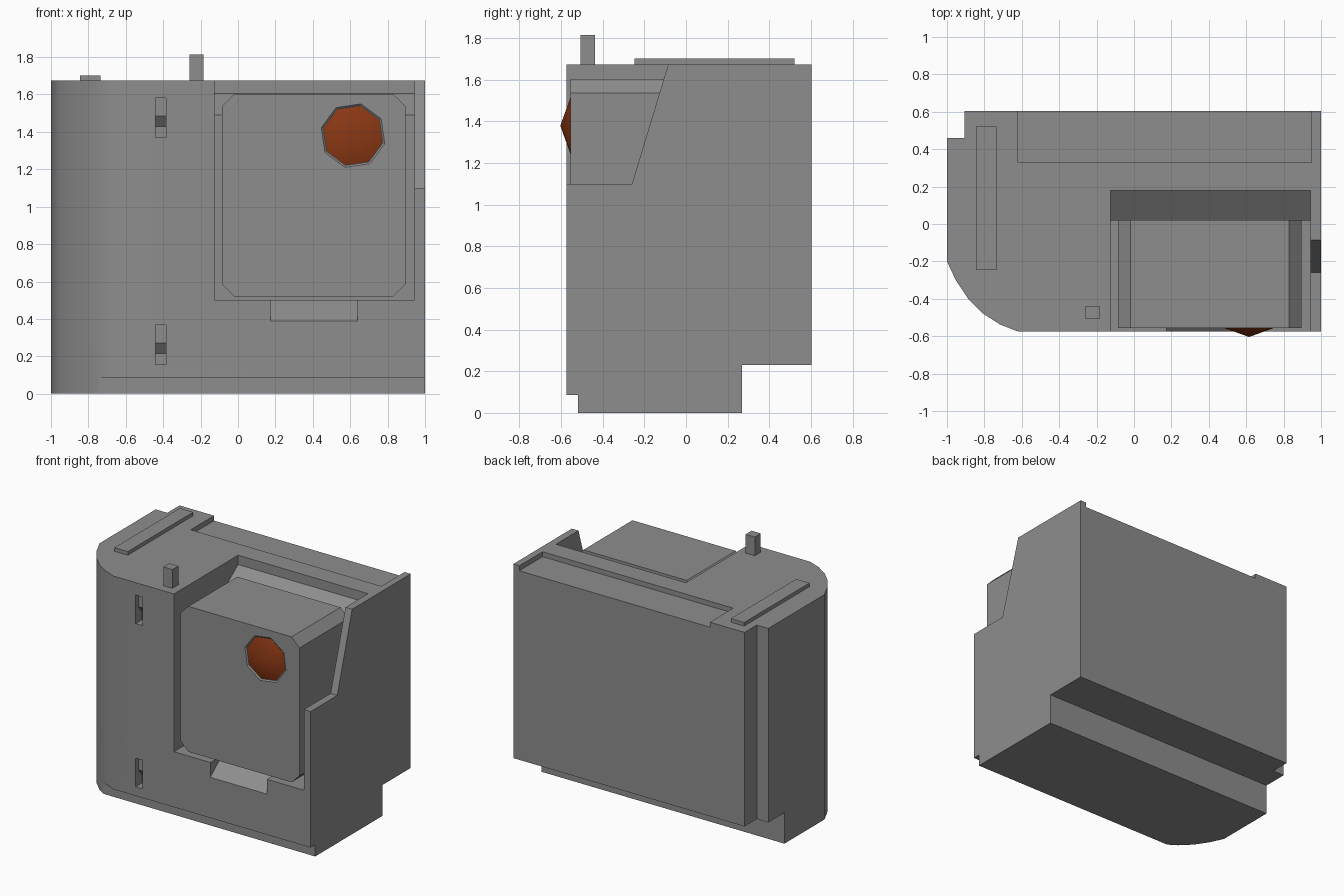
import bpy, bmesh
from math import radians
from mathutils import Matrix, Vector

cube = bpy.data.objects.get("Cube")
if cube:
    bpy.data.objects.remove(cube, do_unlink=True)


def material(name, rgb):
    m = bpy.data.materials.new(name)
    m.use_nodes = True
    m.diffuse_color = (*rgb, 1)
    m.node_tree.nodes["Principled BSDF"].inputs["Base Color"].default_value = (*rgb, 1)
    return m


GRAY = material("housing gray", (0.27, 0.27, 0.27))
RUST = material("rust lens", (0.26, 0.04, 0.007))


def finish(name, bm, mat=GRAY):
    bmesh.ops.recalc_face_normals(bm, faces=bm.faces)
    me = bpy.data.meshes.new(name)
    bm.to_mesh(me)
    bm.free()
    me.materials.append(mat)
    ob = bpy.data.objects.new(name, me)
    bpy.context.collection.objects.link(ob)
    return ob


def prism(name, axis, pts, lo, hi):
    """Extrude a profile along an axis; x takes (y, z), y takes (x, z), z takes (x, y)."""
    bm = bmesh.new()
    i = "xyz".index(axis)

    def place(p, d):
        c = list(p)
        c.insert(i, d)
        return Vector(c)

    face = bm.faces.new([bm.verts.new(place(p, lo)) for p in pts])
    ext = bmesh.ops.extrude_face_region(bm, geom=[face])
    verts = [g for g in ext["geom"] if isinstance(g, bmesh.types.BMVert)]
    move = Vector()
    move[i] = hi - lo
    bmesh.ops.translate(bm, verts=verts, vec=move)
    return finish(name, bm)


def box(name, x0, x1, y0, y1, z0, z1):
    return prism(name, "z", [(x0, y0), (x1, y0), (x1, y1), (x0, y1)], z0, z1)


def octagon_cone(name, r_back, r_front, y_back, y_front, mat=GRAY):
    bm = bmesh.new()
    bmesh.ops.create_cone(bm, cap_ends=True, segments=8, radius1=r_back,
                          radius2=r_front, depth=y_back - y_front)
    mat4 = (Matrix.Translation((0.615, (y_back + y_front) / 2, 1.38))
            @ Matrix.Rotation(radians(90), 4, "X") @ Matrix.Rotation(radians(31), 4, "Z"))
    bm.transform(mat4)
    bmesh.ops.remove_doubles(bm, verts=bm.verts, dist=1e-5)
    return finish(name, bm, mat)


def carve(ob, cutters):
    """Subtract the cutters and bake the result into the mesh."""
    for c in cutters:
        c.hide_render = True
        mod = ob.modifiers.new(c.name, "BOOLEAN")
        mod.operation, mod.solver, mod.object = "DIFFERENCE", "EXACT", c
    dg = bpy.context.evaluated_depsgraph_get()
    me = bpy.data.meshes.new_from_object(ob.evaluated_get(dg))
    ob.modifiers.clear()
    ob.data = me
    for c in cutters:
        bpy.data.objects.remove(c, do_unlink=True)


def smooth(ob):
    bpy.ops.object.select_all(action="DESELECT")
    ob.select_set(True)
    bpy.context.view_layer.objects.active = ob
    bpy.ops.object.shade_smooth_by_angle(angle=radians(30))


# Housing plan: rounded front corner, notched back corner
FRONT, BACK, TOP = -0.575, 0.604, 1.675
plan = [(1, FRONT), (1, BACK), (-0.905, BACK), (-0.905, 0.46), (-1, 0.46), (-1, -0.2),
        (-0.952, -0.302), (-0.888, -0.398), (-0.807, -0.479), (-0.717, -0.537), (-0.62, FRONT)]
housing = prism("housing", "z", plan, 0, TOP)

cutters = [
    # Steps under the front and back edges
    box("front_step", -2, 2, -1, -0.52, -1, 0.087),
    box("back_step", -2, 2, 0.27, 1, -1, 0.23),
    # Shallow ledge on top
    box("top_ledge", -0.62, 0.95, 0.33, 1, 1.638, 2),
    # Front bay with a sloped upper back
    prism("bay", "x", [(-0.7, 0.5), (0.02, 0.5), (0.02, 1.49), (0.18, 1.605),
                       (0.18, 1.8), (-0.7, 1.8)], -0.125, 0.945),
    # Lowered side wall
    prism("side_cut", "x", [(-0.7, 1.1), (-0.26, 1.1), (-0.047, 1.8), (-0.7, 1.8)], 0.9, 1.1),
    # Sloped finger notch under the bay
    prism("finger_notch", "x", [(-0.7, 0.288), (-0.317, 0.6), (-0.7, 0.6)], 0.175, 0.64),
]
# Two stepped latch slots
for z in (0.155, 1.37):
    cutters.append(prism("latch_slot", "x", [
        (-0.7, z), (-0.5, z), (-0.5, z + 0.06), (-0.545, z + 0.115),
        (-0.545, z + 0.212), (-0.7, z + 0.212)], -0.44, -0.385))
carve(housing, cutters)
smooth(housing)
weighted = housing.modifiers.new("flat_panels", "WEIGHTED_NORMAL")
weighted.keep_sharp = True

# Chamfered block in the bay, with a lens socket
x0, x1, z0, z1, c = -0.085, 0.895, 0.52, 1.603, 0.065
block = prism("bay_block", "y", [
    (x0 + c, z0), (x1 - c, z0), (x1, z0 + c), (x1, z1 - c),
    (x1 - c, z1), (x0 + c, z1), (x0, z1 - c), (x0, z0 + c)], -0.555, 0.021)
carve(block, [octagon_cone("lens_socket", 0.165, 0.185, -0.547, -0.563)])

# Pointed lens
lens = octagon_cone("lens", 0.163, 0, -0.547, -0.604, RUST)
smooth(lens)

# Top rail and pin
box("top_rail", -0.845, -0.735, -0.247, 0.522, TOP - 0.01, 1.702)
box("top_pin", -0.26, -0.185, -0.508, -0.438, TOP - 0.01, 1.815)
